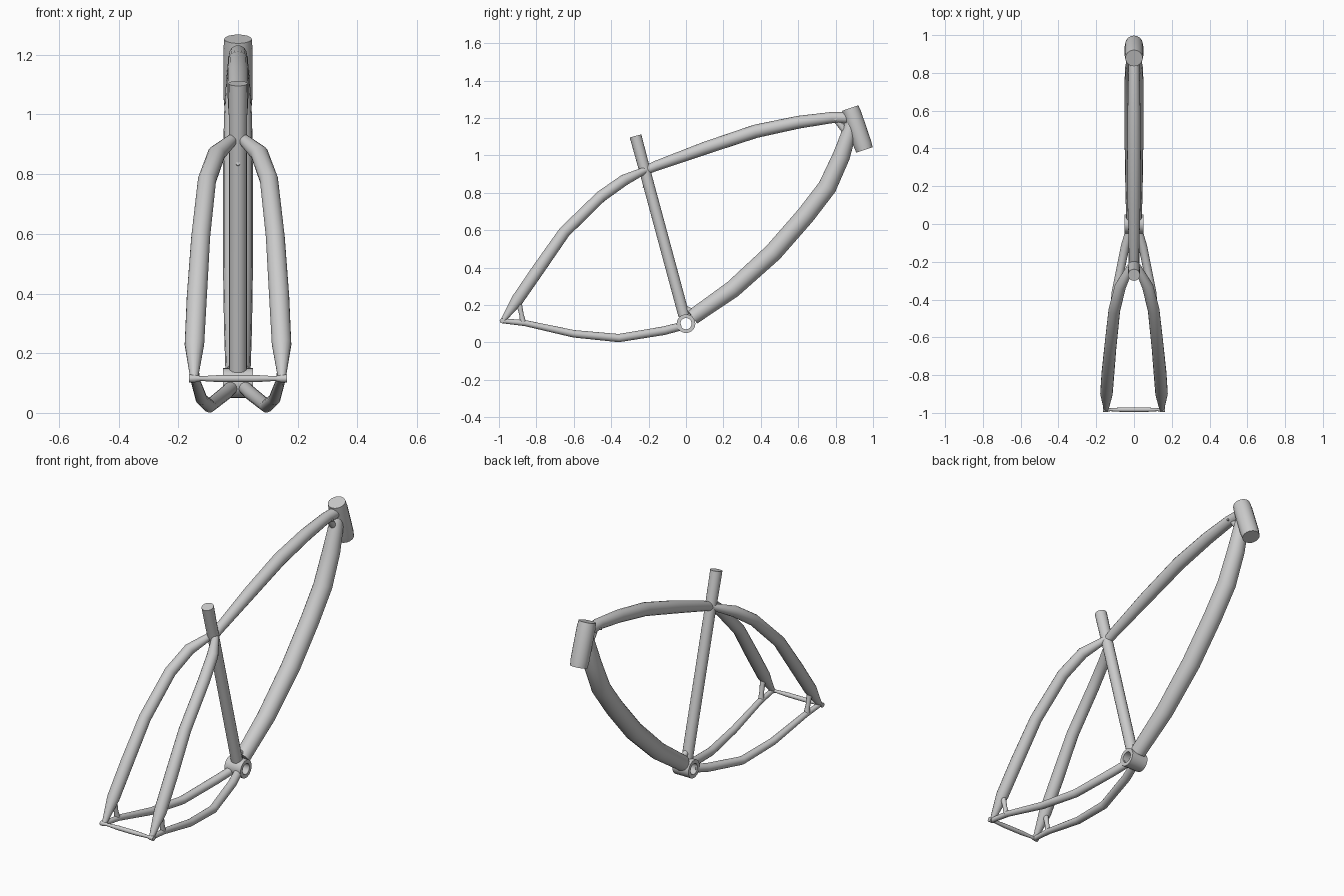
import bpy, bmesh, math
from mathutils import Vector

if "Cube" in bpy.data.objects:
    bpy.data.objects.remove(bpy.data.objects["Cube"])

SIDES = 16

def sweep(name, stations, sides=SIDES, mirror=False):
    """Capped tube through (x, y, z, radius) stations."""
    pts = [Vector(s[:3]) for s in stations]
    bm = bmesh.new()
    rings = []
    side = None
    for i, p in enumerate(pts):
        d_in = (p - pts[i - 1]).normalized() if i else Vector()
        d_out = (pts[i + 1] - p).normalized() if i < len(pts) - 1 else Vector()
        t = (d_in + d_out).normalized()
        if side is None:
            ref = Vector((1, 0, 0)) if abs(t.x) < 0.9 else Vector((0, 0, 1))
            side = ref
        side = (side - t * side.dot(t)).normalized()
        up = t.cross(side)
        r = stations[i][3]
        rings.append([bm.verts.new(p + r * (math.cos(a) * side + math.sin(a) * up))
                      for a in (2 * math.pi * k / sides for k in range(sides))])
    for a, b in zip(rings, rings[1:]):
        for k in range(sides):
            n = (k + 1) % sides
            bm.faces.new((a[k], a[n], b[n], b[k]))
    bm.faces.new(rings[0][::-1])
    bm.faces.new(rings[-1])
    return finish(name, bm, mirror)

def finish(name, bm, mirror=False):
    bmesh.ops.recalc_face_normals(bm, faces=bm.faces)
    me = bpy.data.meshes.new(name)
    bm.to_mesh(me)
    bm.free()
    ob = bpy.data.objects.new(name, me)
    bpy.context.collection.objects.link(ob)
    if mirror:
        ob.modifiers.new("mirror", 'MIRROR')
    bpy.ops.object.select_all(action='DESELECT')
    ob.select_set(True)
    bpy.context.view_layer.objects.active = ob
    bpy.ops.object.shade_smooth_by_angle(angle=math.radians(40))
    return ob

# Bottom bracket: hollow shell across the frame
def ring_shell(name, y, z, outer, inner, half, sides=24):
    bm = bmesh.new()
    loops = []
    for x, r in ((-half, outer), (half, outer), (half, inner), (-half, inner)):
        loops.append([bm.verts.new((x, y + r * math.cos(a), z + r * math.sin(a)))
                      for a in (2 * math.pi * k / sides for k in range(sides))])
    for i in range(4):
        a, b = loops[i], loops[(i + 1) % 4]
        for k in range(sides):
            n = (k + 1) % sides
            bm.faces.new((a[k], a[n], b[n], b[k]))
    return finish(name, bm)

ring_shell("bottom_bracket", 0, 0.1, 0.05, 0.03, 0.05)

# Main tubes
sweep("seat_tube", [(0, -0.011, 0.143, 0.03), (0, -0.215, 0.9, 0.03), (0, -0.27, 1.104, 0.032)])
sweep("head_tube", [(0, 0.878, 1.253, 0.046), (0, 0.89, 1.218, 0.049),
                    (0, 0.943, 1.063, 0.049), (0, 0.954, 1.029, 0.046)])
sweep("top_tube", [(0, -0.215, 0.92, 0.024), (0, -0.16, 0.944, 0.027), (0, 0.1, 1.038, 0.034),
                   (0, 0.37, 1.128, 0.036), (0, 0.6, 1.177, 0.034), (0, 0.78, 1.202, 0.03),
                   (0, 0.89, 1.2, 0.03)])
sweep("down_tube", [(0, 0.035, 0.135, 0.042), (0, 0.25, 0.285, 0.047), (0, 0.465, 0.48, 0.05),
                    (0, 0.64, 0.68, 0.05), (0, 0.755, 0.83, 0.05), (0, 0.83, 0.995, 0.047),
                    (0, 0.868, 1.11, 0.04), (0, 0.885, 1.17, 0.034)])

# Rear stays, mirrored left and right
sweep("seat_stays", [(0.012, -0.215, 0.922, 0.018), (0.072, -0.33, 0.868, 0.03),
                     (0.104, -0.455, 0.78, 0.031), (0.125, -0.65, 0.59, 0.032),
                     (0.138, -0.79, 0.39, 0.034), (0.146, -0.9, 0.23, 0.033),
                     (0.147, -0.98, 0.115, 0.013)], mirror=True)
sweep("chain_stays", [(0.022, -0.03, 0.085, 0.022), (0.047, -0.12, 0.062, 0.023),
                      (0.096, -0.36, 0.023, 0.022), (0.122, -0.6, 0.046, 0.02),
                      (0.141, -0.86, 0.103, 0.016), (0.147, -0.98, 0.115, 0.013)], mirror=True)

# Rear axle and short dropout struts
sweep("rear_axle", [(-0.165, -0.983, 0.115, 0.013), (-0.145, -0.983, 0.115, 0.013),
                    (-0.125, -0.983, 0.115, 0.008), (-0.06, -0.983, 0.115, 0.012),
                    (0.06, -0.983, 0.115, 0.012), (0.125, -0.983, 0.115, 0.008),
                    (0.145, -0.983, 0.115, 0.013), (0.165, -0.983, 0.115, 0.013)], 12)
sweep("dropout_struts", [(0.142, -0.87, 0.103, 0.016), (0.144, -0.88, 0.15, 0.012),
                         (0.146, -0.897, 0.23, 0.016)], 12, mirror=True)

# Small gussets at the tube joints
sweep("lower_gusset", [(0, -0.02, 0.19, 0.014), (0, 0.055, 0.15, 0.02)], 12)
sweep("upper_gusset", [(0, 0.8, 1.195, 0.016), (0, 0.855, 1.125, 0.018)], 12)

# Small bosses for cables
sweep("seat_tube_boss", [(0, -0.19, 0.825, 0.007), (0, -0.23, 0.836, 0.007)], 8)
sweep("top_tube_bosses", [(0.02, 0.8, 1.19, 0.006), (0.034, 0.8, 1.19, 0.006)], 8, mirror=True)
